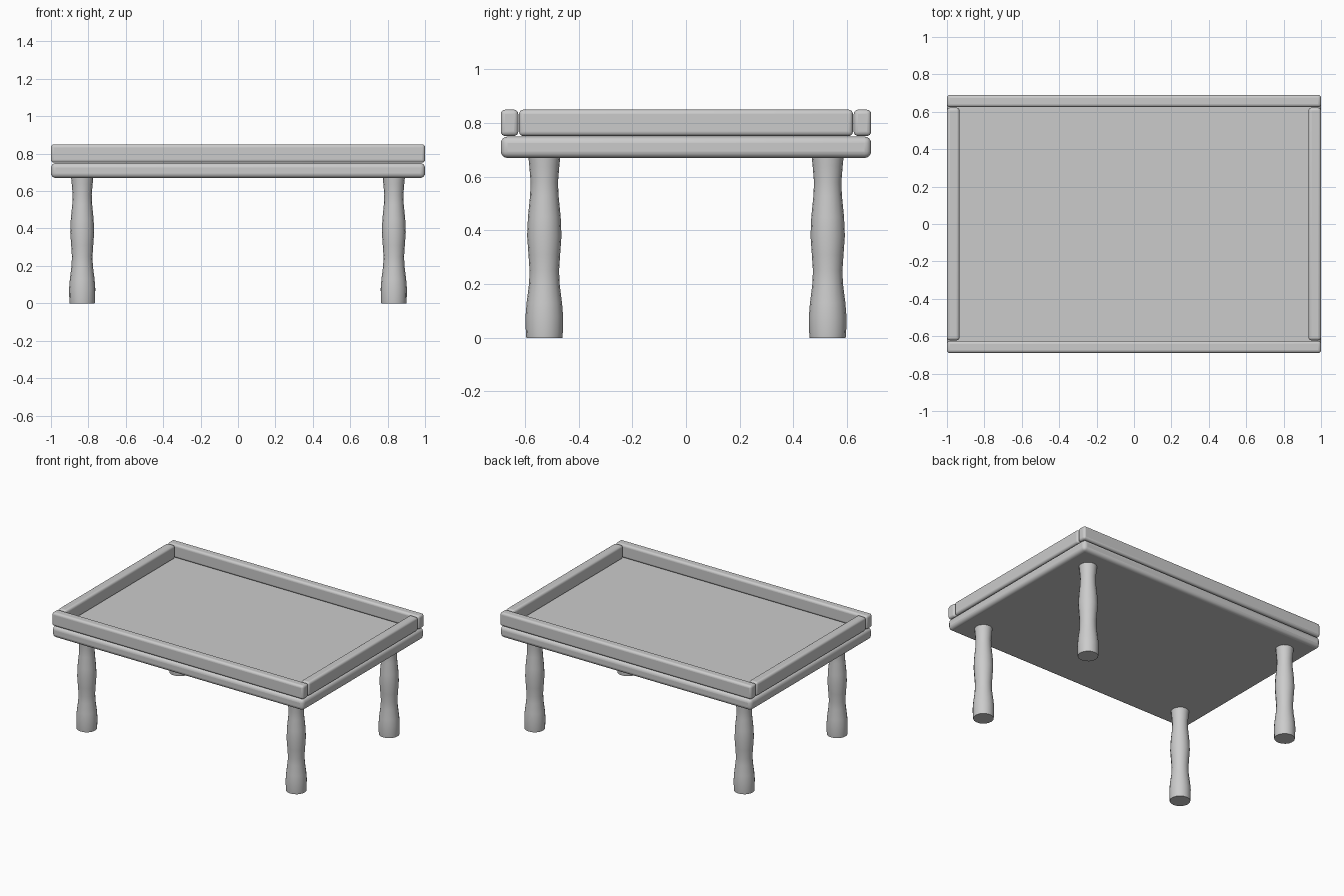
import bpy, bmesh, math

if "Cube" in bpy.data.objects:
    bpy.data.objects.remove(bpy.data.objects["Cube"])

def smooth(obj, angle=40):
    bpy.ops.object.select_all(action='DESELECT')
    obj.select_set(True)
    bpy.context.view_layer.objects.active = obj
    bpy.ops.object.shade_smooth_by_angle(angle=math.radians(angle))

def add_mesh(name, bm):
    bmesh.ops.recalc_face_normals(bm, faces=bm.faces)
    mesh = bpy.data.meshes.new(name)
    bm.to_mesh(mesh)
    bm.free()
    obj = bpy.data.objects.new(name, mesh)
    bpy.context.collection.objects.link(obj)
    return obj

def rounded_box(name, lo, hi, radius):
    bm = bmesh.new()
    bmesh.ops.create_cube(bm, size=1)
    for v in bm.verts:
        v.co = [(a + b) / 2 + c * (b - a) for a, b, c in zip(lo, hi, v.co)]
    obj = add_mesh(name, bm)
    bevel = obj.modifiers.new("rounding", 'BEVEL')
    bevel.width = radius
    bevel.segments = 4
    smooth(obj)
    return obj

def turned_leg(name, x, y, profile, sides=16):
    bm = bmesh.new()
    rings = []
    for r, z in profile:
        rings.append([bm.verts.new((x + r * math.cos(2 * math.pi * i / sides),
                                    y + r * math.sin(2 * math.pi * i / sides), z))
                      for i in range(sides)])
    for a, b in zip(rings, rings[1:]):
        for i in range(sides):
            j = (i + 1) % sides
            bm.faces.new((a[i], a[j], b[j], b[i]))
    bm.faces.new(rings[0])
    bm.faces.new(rings[-1])
    smooth(add_mesh(name, bm))

# Table slab
rounded_box("tabletop", (-1, -0.69, 0.67), (1, 0.69, 0.75), 0.025)

# Raised rim: long rails front and back, short rails fitted between them
for side, s in (("front", -1), ("back", 1)):
    y0, y1 = sorted((s * 0.625, s * 0.69))
    rounded_box(side + "_rail", (-1, y0, 0.752), (1, y1, 0.85), 0.016)
for side, s in (("left", -1), ("right", 1)):
    x0, x1 = sorted((s * 0.933, s))
    rounded_box(side + "_rail", (x0, -0.622, 0.752), (x1, 0.622, 0.85), 0.016)

# Turned legs with a bulbous foot and a swelling at mid height
leg_profile = [(0.067, 0), (0.069, 0.02), (0.07, 0.08), (0.066, 0.13), (0.057, 0.2),
               (0.055, 0.25), (0.059, 0.31), (0.064, 0.38), (0.061, 0.45),
               (0.053, 0.53), (0.051, 0.58), (0.056, 0.64), (0.06, 0.68)]
for end, sy in (("front", -1), ("back", 1)):
    for side, sx in (("left", -1), ("right", 1)):
        turned_leg(f"{end}_{side}_leg", sx * 0.833, sy * 0.528, leg_profile)
